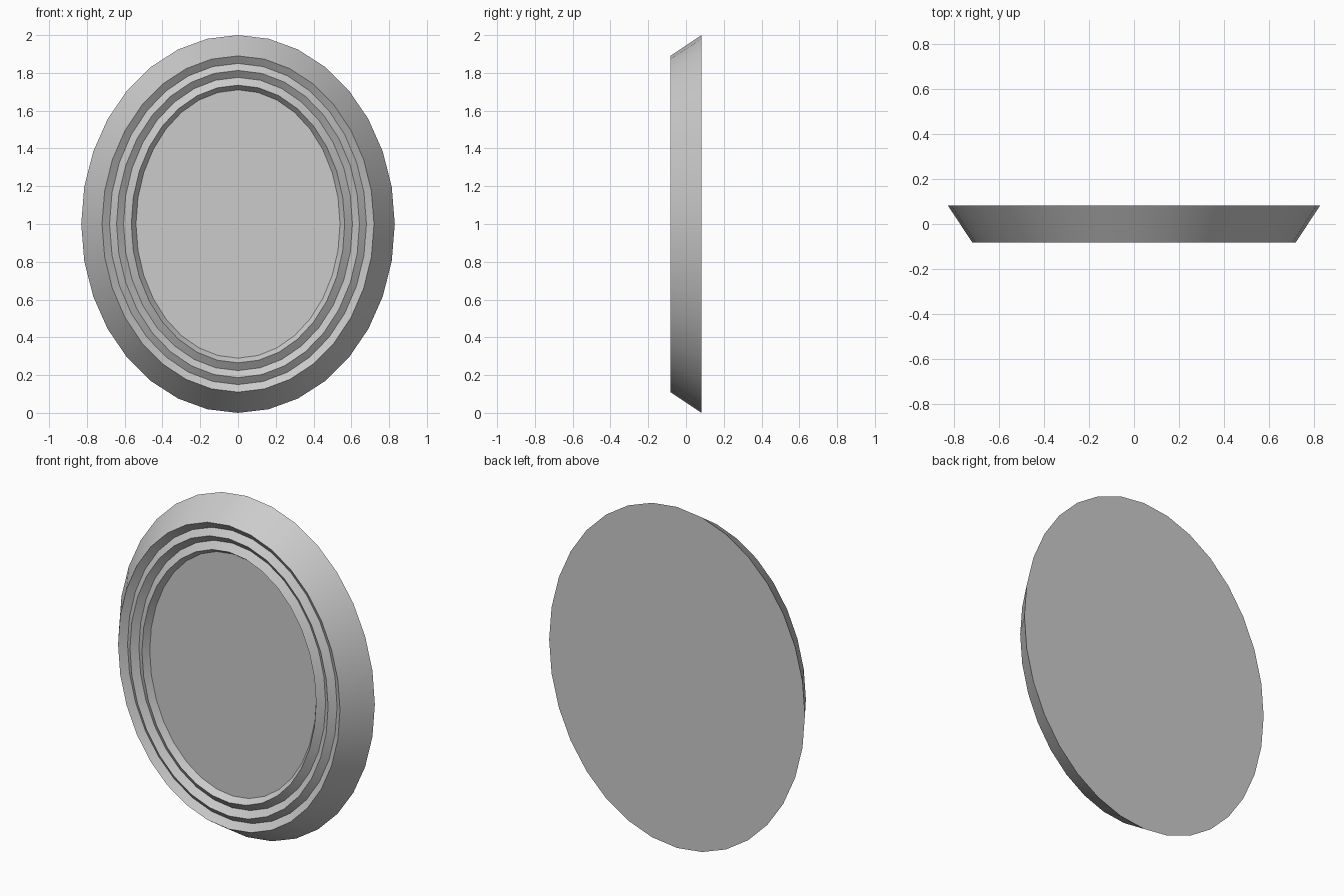
import bpy, bmesh
from math import sin, cos, tau, radians

if "Cube" in bpy.data.objects:
    bpy.data.objects.remove(bpy.data.objects["Cube"])

SIDES = 32
RX, RZ = 0.83, 1.0

# Frame cross-section: (inset from the outer rim, y)
PROFILE = [
    (0.0, 0.083),      # back rim
    (0.11, -0.083),    # outer bevel up to first ridge
    (0.15, -0.053),    # groove
    (0.187, -0.083),   # middle ridge
    (0.224, -0.053),   # groove
    (0.265, -0.083),   # inner ridge
    (0.29, -0.047),    # down to the panel
]


def ellipse(bm, inset, y):
    return [bm.verts.new(((RX - inset) * sin(tau * i / SIDES), y,
                          1 + (RZ - inset) * cos(tau * i / SIDES)))
            for i in range(SIDES)]


def finish(name, bm):
    bmesh.ops.recalc_face_normals(bm, faces=bm.faces)
    mesh = bpy.data.meshes.new(name)
    bm.to_mesh(mesh)
    bm.free()
    obj = bpy.data.objects.new(name, mesh)
    bpy.context.collection.objects.link(obj)
    bpy.ops.object.select_all(action='DESELECT')
    obj.select_set(True)
    bpy.context.view_layer.objects.active = obj
    bpy.ops.object.shade_smooth_by_angle(angle=radians(25))
    return obj


# Oval plaque: stepped frame, recessed front panel and flat back in one solid
bm = bmesh.new()
loops = [ellipse(bm, inset, y) for inset, y in PROFILE]
for a, b in zip(loops, loops[1:]):
    for i in range(SIDES):
        j = (i + 1) % SIDES
        bm.faces.new((a[i], a[j], b[j], b[i]))
bm.faces.new(loops[0])     # back
bm.faces.new(loops[-1])    # front panel
finish("oval_frame", bm)
